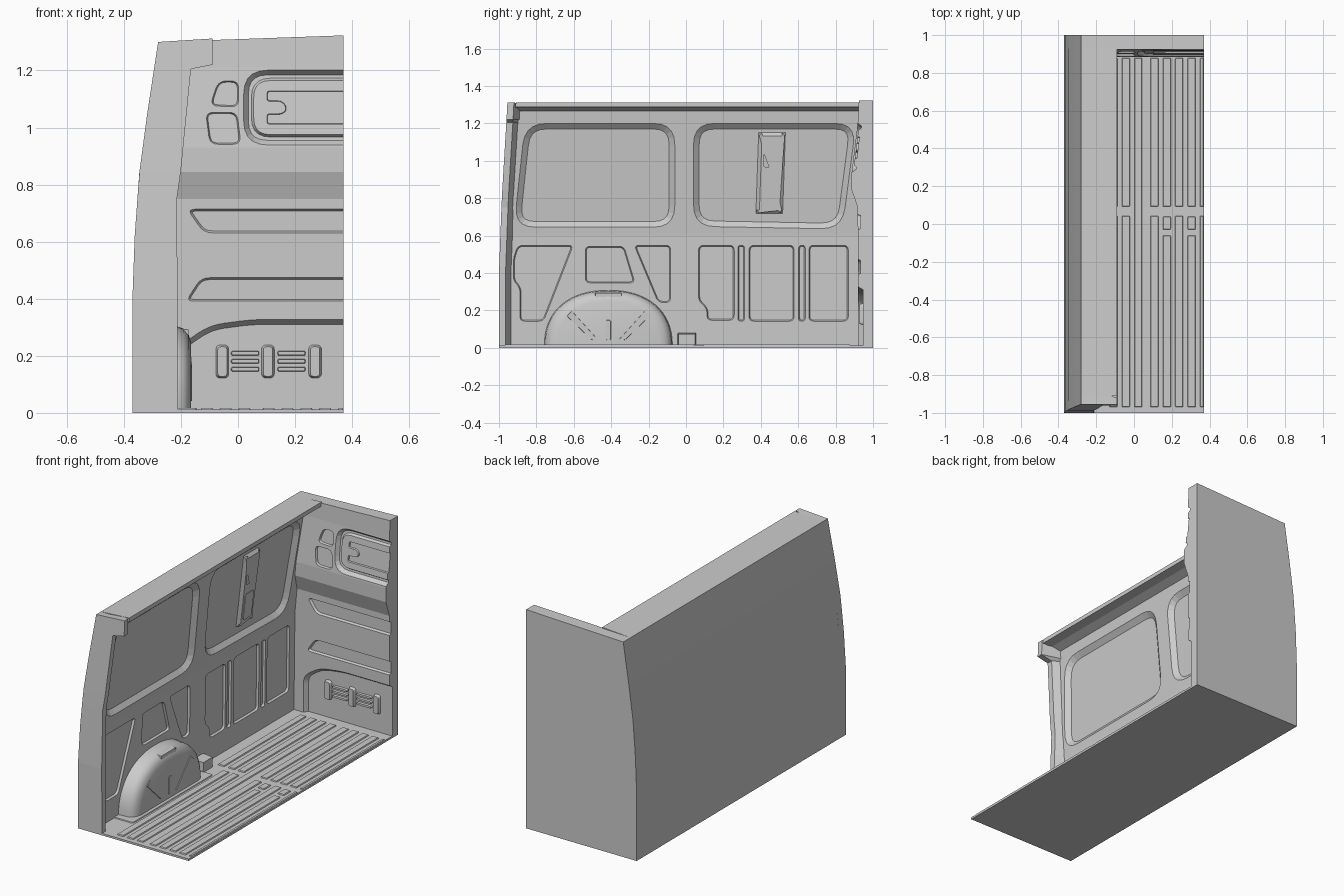
import bpy, bmesh, math
from mathutils import Vector

if "Cube" in bpy.data.objects:
    bpy.data.objects.remove(bpy.data.objects["Cube"])


def interp(table, v):
    for (a, p), (b, q) in zip(table, table[1:]):
        if v <= b:
            return p + (q - p) * (v - a) / (b - a)
    return table[-1][1]


OUTER = [(0, -.37), (.4, -.37), (.62, -.362), (.84, -.346), (1.05, -.318), (1.3, -.28)]
INNER = [(0, -.27), (.6, -.262), (1.265, -.2), (1.285, -.15), (1.287, -.09)]
FRAME = [(0, -.21), (.75, -.214), (.85, -.2), (1.205, -.165), (1.22, -.09)]
REAR = [(0, -1), (.4, -1), (.8, -.985), (1.3, -.955)]
BULK = [(0, .92), (.75, .918), (.845, .885), (.93, .885), (1.21, .919), (1.33, .926)]


def make(name, bm, smooth=False):
    bmesh.ops.recalc_face_normals(bm, faces=bm.faces)
    me = bpy.data.meshes.new(name)
    bm.to_mesh(me)
    bm.free()
    ob = bpy.data.objects.new(name, me)
    bpy.context.collection.objects.link(ob)
    if smooth:
        bpy.ops.object.select_all(action='DESELECT')
        ob.select_set(True)
        bpy.context.view_layer.objects.active = ob
        bpy.ops.object.shade_smooth_by_angle(angle=math.radians(35))
    return ob


def loft(bm, rings):
    vs = [[bm.verts.new(p) for p in r] for r in rings]
    n = len(vs[0])
    for a, b in zip(vs, vs[1:]):
        for i in range(n):
            j = (i + 1) % n
            bm.faces.new((a[i], a[j], b[j], b[i]))
    bm.faces.new(vs[0][::-1])
    bm.faces.new(vs[-1])


def rounded(pts, r, seg=5):
    out = []
    for i, p in enumerate(pts):
        c = Vector(p[:2])
        rad = p[2] if len(p) > 2 else r
        a, b = Vector(pts[i - 1][:2]) - c, Vector(pts[(i + 1) % len(pts)][:2]) - c
        rad = min(rad, a.length * .48, b.length * .48)
        if rad == 0:
            out.append(c)
            continue
        s, e = c + a.normalized() * rad, c + b.normalized() * rad
        for k in range(seg + 1):
            t = k / seg
            out.append(s * (1 - t) ** 2 + c * 2 * t * (1 - t) + e * t * t)
    return out


def shrink(pts, d):
    area = sum(p.cross(q) for p, q in zip(pts, pts[1:] + pts[:1]))
    sg = 1 if area > 0 else -1
    out = []
    for i, p in enumerate(pts):
        e1, e2 = (p - pts[i - 1]).normalized(), (pts[(i + 1) % len(pts)] - p).normalized()
        n1, n2 = Vector((-e1.y, e1.x)) * sg, Vector((-e2.y, e2.x)) * sg
        m = n1 + n2
        out.append(p + m * (2 * d / max(m.length_squared, .6)))
    return out


# Surfaces that reliefs are placed on: h is the height above the surface
def on_wall(u, v, h): return (interp(INNER, v) + h, u, v)
def on_bulk(u, v, h): return (min(u, .37), interp(BULK, v) - h, v)
def through_bulk(u, v, h): return (u, interp(BULK, v) - h, v)
def on_low(u, v, h): return (u, .92 - h, v)
def on_arch(u, v, h): return (-.165 + h, u, v)
def on_floor(u, v, h): return (u, v, .012 + h)


def relief(bm, place, pts, r, inset, h0, h1):
    o = rounded(pts, r)
    loft(bm, [[place(p.x, p.y, h0) for p in o],
              [place(p.x, p.y, h1) for p in shrink(o, inset)]])


def box_pts(u0, u1, v0, v1):
    return [(u0, v0), (u1, v0), (u1, v1), (u0, v1)]


def press(ob, *args):
    """Cut one recess into an object."""
    bm = bmesh.new()
    relief(bm, *args)
    c = make(ob.name + "_cutter", bm)
    c.hide_render = True
    m = ob.modifiers.new("cut", 'BOOLEAN')
    m.object, m.operation, m.solver = c, 'DIFFERENCE', 'EXACT'
    bpy.context.view_layer.objects.active = ob
    bpy.ops.object.modifier_apply(modifier=m.name)
    bpy.data.objects.remove(c)


# Floor with pressed ribs
bm = bmesh.new()
loft(bm, [[(x, y, z) for x, y in box_pts(-.37, .37, -1, 1)] for z in (0, .012)])
make("floor", bm)
bm = bmesh.new()
for i in range(-2, 6):
    x0 = i * .066 + (.019 if i > 0 else 0)
    x1 = min(x0 + .045, .37)
    if i == 0:
        spans = [(-.97, .88)]
    else:
        spans = [(.09, .88), (-.97, -.06 if i in (2, 4) else .045)]
        if i in (2, 4):
            spans.append((-.03, .04))
    for a, b in spans:
        relief(bm, on_floor, box_pts(x0, x1, a, b), .006, .004, -.003, .006)
relief(bm, on_floor, box_pts(-.2, -.155, .09, .88), .006, .004, -.003, .006)
relief(bm, on_floor, box_pts(-.29, -.142, -.8, -.03), .02, .004, -.003, .005)
make("floor_ribs", bm)

# Side wall with roof edge
bm = bmesh.new()
rings = []
for z in (.012, .4, .6, .62, .84, 1.05, 1.265, 1.285, 1.287, 1.3):
    xo, xi, r = interp(OUTER, z), interp(INNER, z), interp(REAR, z) + .045
    zi = 1.312 if z == 1.3 else z
    rings.append([(xo, r, z), (xi, r, zi), (xi, .93, zi), (xo, .93, z)])
loft(bm, rings)
wall = make("side_wall", bm)
windows = [[(-.925, .64), (-.055, .64), (-.055, 1.205), (-.865, 1.205)],
           [(.035, .645), (.84, .63), (.915, 1.205), (.035, 1.205)]]
for w in windows:
    press(wall, on_wall, w, .12, .035, .004, -.024)
lower = [[(-.9, .55), (-.6, .55), (-.76, .14), (-.89, .14), (-.89, .32), (-.925, .36), (-.925, .48)],
         [(-.54, .545), (-.33, .545), (-.27, .345), (-.54, .345)],
         [(-.28, .55), (-.08, .55), (-.08, .24), (-.15, .24)],
         [(.065, .55), (.26, .55), (.26, .145), (.11, .145), (.11, .21), (.065, .25)],
         box_pts(.275, .315, .14, .55), box_pts(.335, .58, .14, .55), box_pts(.6, .64, .14, .55),
         [(.655, .55), (.87, .55), (.87, .14), (.655, .14)]]
for p in lower:
    press(wall, on_wall, p, .03, .008, .004, -.012)

# Slanted mounting frames inside the window recesses
for k, (yb, yt) in enumerate([(-.545, -.515), (.37, .385)]):
    def slant(a, b, z0, z1):
        f = lambda z: yb + (yt - yb) * (z - .715) / .44
        return [(f(z0) + a, z0), (f(z0) + b, z0), (f(z1) + b, z1), (f(z1) + a, z1)]
    bm = bmesh.new()
    relief(bm, on_wall, slant(0, .15, .715, 1.155), .006, .022, -.027, -.008)
    ob = make("window_mount_%d" % k, bm)
    for a, b in ((.75, .91), (.965, 1.125)):
        press(ob, on_wall, slant(.035, .115, a, b), .015, .006, -.003, -.02)

# Rear door frame, leaning forward at the top
bm = bmesh.new()
rings = []
for z in (.012, .4, .62, .75, .85, 1.05, 1.205, 1.22, 1.3):
    xo, xi, r = interp(OUTER, z), interp(FRAME, z), interp(REAR, z)
    xw = interp(INNER, min(z, 1.265)) - .02
    zi = 1.312 if z == 1.3 else z
    rings.append([(xo, r, z), (xi, r, zi), (xi, r + .035, zi), (xw, r + .075, z),
                  (xw, r + .045, z), (xo, r + .045, z)])
loft(bm, rings)
make("rear_frame", bm)

# Bulkhead: stepped front face, outer edge following the body side
bm = bmesh.new()
rings = []
for z in (.012, .4, .62, .75, .845, .93, 1.05, 1.21, 1.3):
    xo, y = interp(OUTER, z), interp(BULK, z)
    zr = 1.323 if z == 1.3 else z
    rings.append([(xo, y, z), (.37, y, zr), (.37, 1, zr), (xo, 1, z)])
loft(bm, rings)
bulk = make("bulkhead", bm)
press(bulk, on_low, [(-.21, -.1), (-.21, .235), (-.1, .31), (.05, .33), (.5, .33), (.5, -.1)], .05, .02, .005, -.026)
press(bulk, on_low, [(-.18, .715), (.5, .715), (.5, .63), (-.12, .63)], .03, .008, .004, -.012)
press(bulk, on_low, [(-.13, .475), (.5, .475), (.5, .39), (-.185, .39)], .03, .008, .004, -.012)
press(bulk, through_bulk, box_pts(.016, .6, .935, 1.205), .09, .02, .005, -.022)
press(bulk, through_bulk, [(-.1, 1.075), (.004, 1.07), (.004, 1.165), (-.07, 1.165)], .03, .006, .004, -.012)
press(bulk, through_bulk, [(-.1, .94), (.012, .94), (-.002, 1.055), (-.115, 1.055)], .03, .006, .004, -.012)

# Raised panel in the bulkhead window, with a forked recess
bm = bmesh.new()
relief(bm, on_bulk, [(.045, .965), (.4, .965, 0), (.4, 1.175, 0), (.045, 1.175)], .07, .01, -.025, -.008)
panel = make("bulkhead_panel", bm)
press(panel, through_bulk, [(.1, 1.13), (.5, 1.13), (.5, 1.01), (.1, 1.01), (.1, 1.05), (.15, 1.05),
                            (.165, 1.06), (.165, 1.075), (.15, 1.09), (.1, 1.09)], .012, .004, 0, -.018)

# Raised vent bars at the foot of the bulkhead
bm = bmesh.new()
for x in (-.055, .105, .27):
    relief(bm, on_low, box_pts(x - .024, x + .024, .12, .24), .02, .008, -.03, -.008)
for x in (.025, .1875):
    for z in (.153, .181, .209):
        relief(bm, on_low, box_pts(x - .05, x + .05, z - .009, z + .009), .01, .003, -.03, -.013)
make("vent_bars", bm, True)

# Wheel arch
bm = bmesh.new()
rings = []
for x, s in ((-.3, 1), (-.215, .98), (-.19, .95), (-.174, .89), (-.165, .8)):
    ring = []
    for i in range(33):
        t = math.pi * i / 32
        c = math.cos(t)
        ring.append((x, -.415 + .345 * s * math.copysign(abs(c) ** .9, c),
                     .005 + .305 * s * max(math.sin(t), 0) ** .85))
    rings.append(ring)
loft(bm, rings)
make("wheel_arch", bm, True)
bm = bmesh.new()
for s in (-1, 1):
    relief(bm, on_arch, [(-.415 + s * a, z) for a, z in ((.05, .04), (.09, .04), (.225, .17), (.195, .2))],
           .008, .003, -.01, .004)
relief(bm, on_arch, box_pts(-.43, -.4, .04, .15), .008, .003, -.01, .004)
relief(bm, on_arch, box_pts(-.49, -.34, .25, .298), .01, .006, -.05, -.008)
make("arch_ribs", bm)

# Small box beside the arch
bm = bmesh.new()
relief(bm, on_wall, box_pts(-.045, .055, .008, .08), .005, .006, -.01, .065)
make("floor_bracket", bm)
